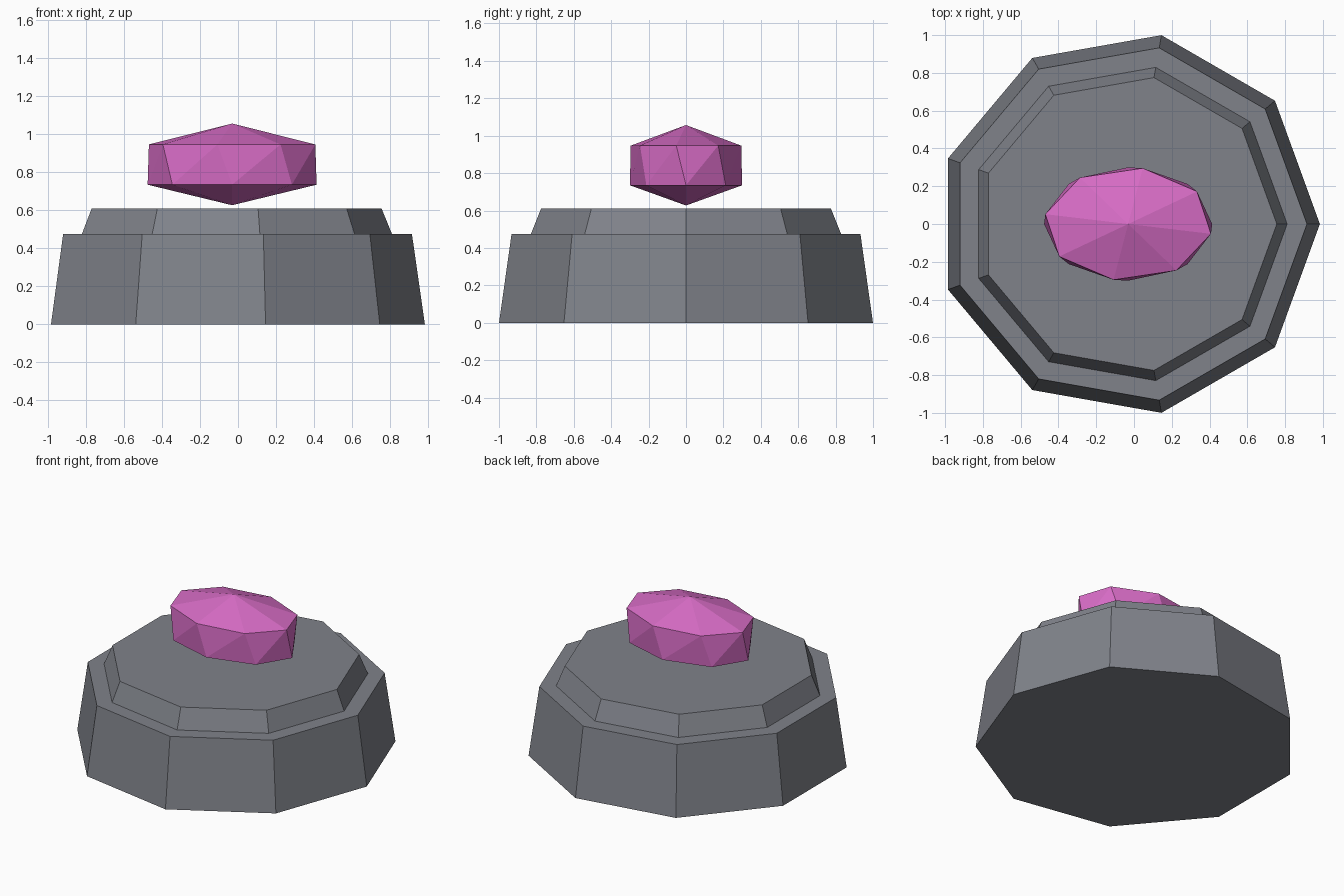
import bpy
import bmesh
from math import cos, sin, radians, tau

if "Cube" in bpy.data.objects:
    bpy.data.objects.remove(bpy.data.objects["Cube"], do_unlink=True)

CENTRE_X = -0.031


def material(name, rgb):
    mat = bpy.data.materials.new(name)
    mat.use_nodes = True
    mat.diffuse_color = (*rgb, 1)
    mat.node_tree.nodes["Principled BSDF"].inputs["Base Color"].default_value = (*rgb, 1)
    return mat


def ring(bm, sides, rx, ry, z, turn=0):
    """One loop of vertices on an ellipse, starting towards +x."""
    angles = [tau * i / sides + radians(turn) for i in range(sides)]
    return [bm.verts.new((rx * cos(a), ry * sin(a), z)) for a in angles]


def finish(bm, name, mat):
    bmesh.ops.recalc_face_normals(bm, faces=bm.faces)
    mesh = bpy.data.meshes.new(name)
    bm.to_mesh(mesh)
    bm.free()
    mesh.materials.append(mat)
    obj = bpy.data.objects.new(name, mesh)
    obj.location.x = CENTRE_X
    bpy.context.collection.objects.link(obj)
    return obj


stone = material("grey stone", (0.215, 0.225, 0.255))
crystal = material("pink crystal", (0.68, 0.15, 0.56))

# Stepped nine-sided pedestal: tapered body, ledge and tapered upper step
bm = bmesh.new()
profile = [(1.015, 0), (0.947, 0.475), (0.842, 0.475), (0.787, 0.61)]
loops = [ring(bm, 9, r, r, z) for r, z in profile]
for low, high in zip(loops, loops[1:]):
    for i in range(9):
        j = (i + 1) % 9
        bm.faces.new((low[i], low[j], high[j], high[i]))
bm.faces.new(loops[0][::-1])
bm.faces.new(loops[-1])
finish(bm, "pedestal", stone)

# Floating oval gem: two twisted eight-sided loops joined by triangles, with points
bm = bmesh.new()
low = ring(bm, 8, 0.445, 0.30, 0.735)
high = ring(bm, 8, 0.445, 0.30, 0.947, turn=-10)
bottom_tip = bm.verts.new((0, 0, 0.627))
top_tip = bm.verts.new((0, 0, 1.057))
for i in range(8):
    j = (i + 1) % 8
    bm.faces.new((low[i], high[j], high[i]))
    bm.faces.new((low[i], low[j], high[j]))
    bm.faces.new((high[i], high[j], top_tip))
    bm.faces.new((low[j], low[i], bottom_tip))
finish(bm, "gem", crystal)
